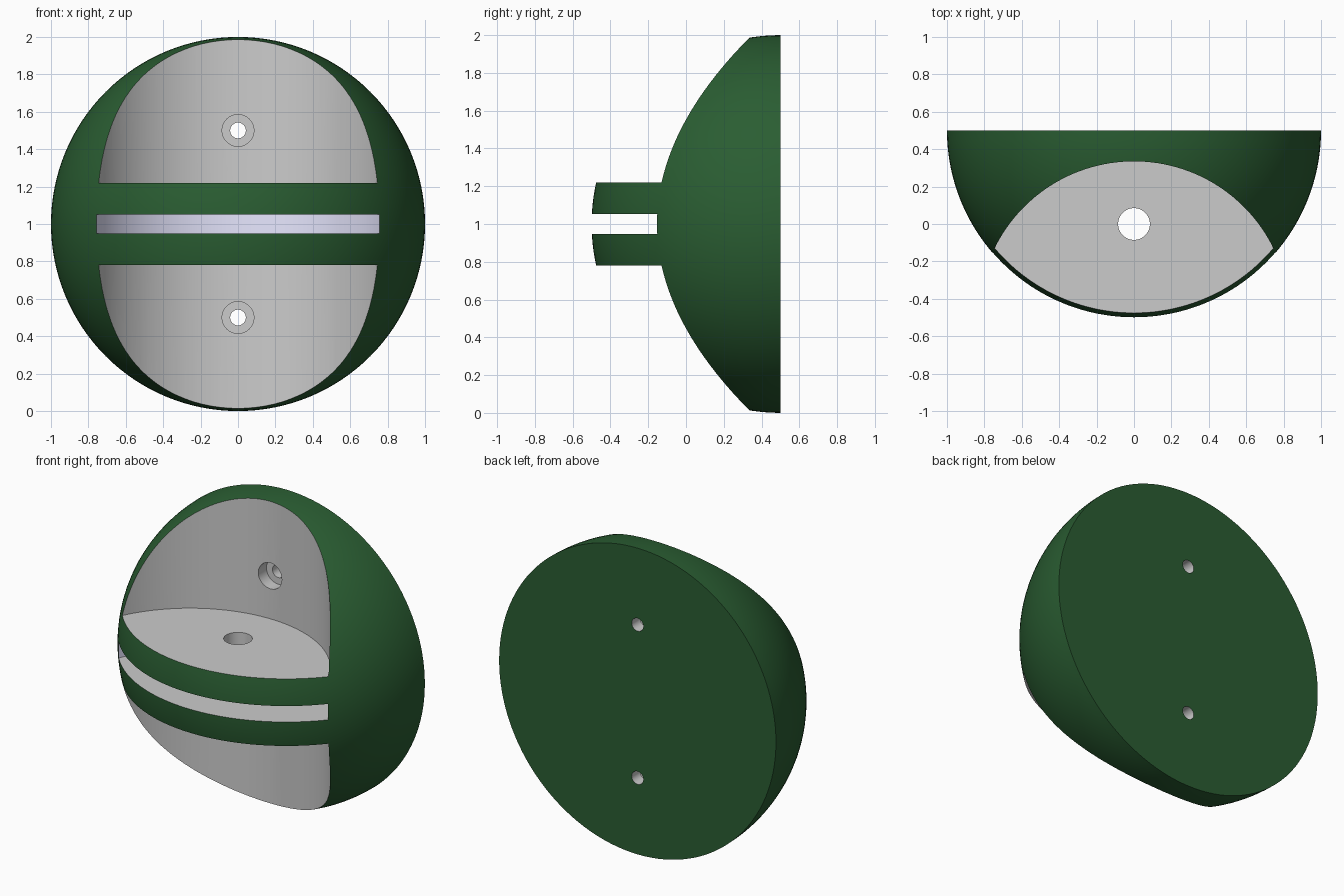
import bpy, bmesh, math
from mathutils import Matrix, Vector

if "Cube" in bpy.data.objects:
    bpy.data.objects.remove(bpy.data.objects["Cube"])


def material(name, rgb):
    m = bpy.data.materials.new(name)
    m.diffuse_color = (*rgb, 1)
    m.use_nodes = True
    m.node_tree.nodes["Principled BSDF"].inputs["Base Color"].default_value = m.diffuse_color
    return m


green = material("dark_green", (0.023, 0.11, 0.032))
grey = material("grey", (0.8, 0.8, 0.8))
lavender = material("lavender", (0.8, 0.8, 1.0))


def add_object(name, bm, mat):
    mesh = bpy.data.meshes.new(name)
    bm.to_mesh(mesh)
    bm.free()
    mesh.materials.append(mat)
    ob = bpy.data.objects.new(name, mesh)
    bpy.context.collection.objects.link(ob)
    return ob


def cylinder(name, radius, start, end, mat, sides):
    start, end = Vector(start), Vector(end)
    axis = end - start
    rot = axis.to_track_quat('Z', 'Y').to_matrix().to_4x4()
    bm = bmesh.new()
    bmesh.ops.create_cone(bm, cap_ends=True, segments=sides, radius1=radius,
                          radius2=radius, depth=axis.length,
                          matrix=Matrix.Translation((start + end) / 2) @ rot)
    # grey ends even when the side wall is coloured
    if mat != grey:
        for f in bm.faces:
            f.material_index = 1 if len(f.verts) > 4 else 0
    ob = add_object(name, bm, mat)
    if mat != grey:
        ob.data.materials.append(grey)
    ob.hide_render = True
    return ob


# Half ball with its flat side at the back
bm = bmesh.new()
bmesh.ops.create_uvsphere(bm, u_segments=128, v_segments=64, radius=1,
                          matrix=Matrix.Translation((0, 0.5, 1)) @ Matrix.Rotation(math.pi / 2, 4, 'X'))
back = [v for v in bm.verts if v.co.y > 0.501]
bmesh.ops.delete(bm, geom=back, context='VERTS')
rim = [e for e in bm.edges if e.is_boundary]
bmesh.ops.contextual_create(bm, geom=rim)
bmesh.ops.recalc_face_normals(bm, faces=bm.faces)
body = add_object("half_ball_holder", bm, green)

# Curved recesses above and below the shelves, and the slot between them
CY, R = -0.495, 0.83
cutters = [cylinder("slot_cutter", R, (0, CY, 0.948), (0, CY, 1.052), lavender, 160)]
for s in (1, -1):
    cutters.append(cylinder("recess_cutter", R, (0, CY, 1 + s * 0.219), (0, CY, 1 + s * 1.2), grey, 160))

# Vertical hole through both shelves
cutters.append(cylinder("shelf_hole_cutter", 0.085, (0, 0, 0.7), (0, 0, 1.3), grey, 48))

# Counterbored screw holes through the back wall
for s in (1, -1):
    z = 1 + s * 0.5
    cutters.append(cylinder("counterbore_cutter", 0.085, (0, 0.1, z), (0, 0.415, z), grey, 48))
    cutters.append(cylinder("screw_hole_cutter", 0.042, (0, 0.2, z), (0, 0.7, z), grey, 32))

bpy.context.view_layer.objects.active = body
for c in cutters:
    mod = body.modifiers.new(c.name, 'BOOLEAN')
    mod.operation = 'DIFFERENCE'
    mod.solver = 'EXACT'
    mod.material_mode = 'TRANSFER'
    mod.object = c
    bpy.ops.object.modifier_apply(modifier=mod.name)
for c in cutters:
    bpy.data.objects.remove(c)

bpy.ops.object.select_all(action='DESELECT')
body.select_set(True)
bpy.ops.object.shade_smooth_by_angle(angle=math.radians(30))
